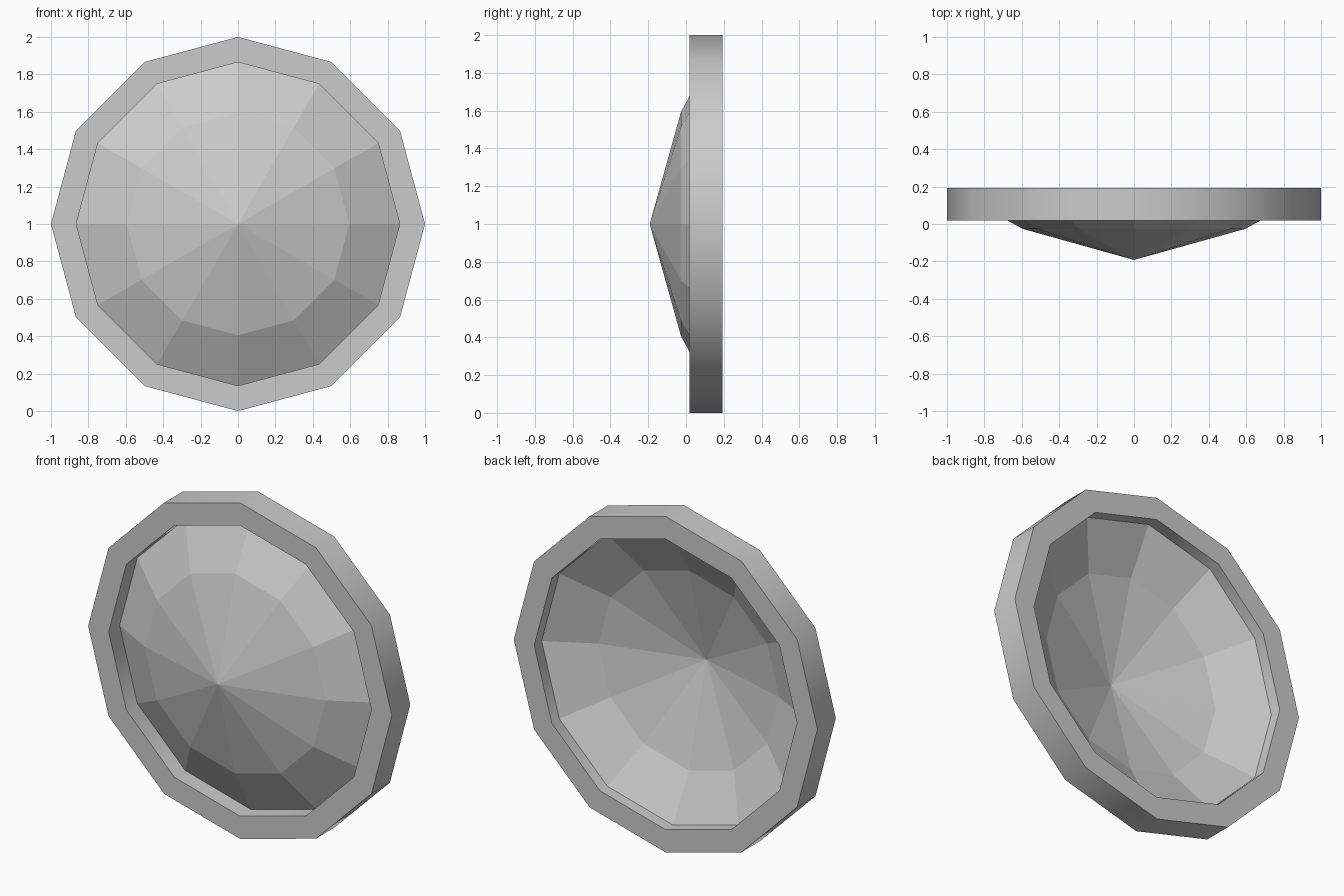
import bpy, bmesh
from math import sin, cos, pi, radians

if "Cube" in bpy.data.objects:
    bpy.data.objects.remove(bpy.data.objects["Cube"])

SIDES = 12
CENTRE_Z = 1.0


def lathe(name, profile, closed):
    """Spin a (radius, y) profile around the front-back axis."""
    bm = bmesh.new()
    rings = []
    for r, y in profile:
        if r == 0:
            rings.append([bm.verts.new((0, y, CENTRE_Z))] * SIDES)
        else:
            rings.append([bm.verts.new((r * sin(2 * pi * i / SIDES), y,
                                        CENTRE_Z + r * cos(2 * pi * i / SIDES)))
                          for i in range(SIDES)])
    pairs = list(zip(rings, rings[1:]))
    if closed:
        pairs.append((rings[-1], rings[0]))
    for a, b in pairs:
        for i in range(SIDES):
            j = (i + 1) % SIDES
            corners = list(dict.fromkeys((a[i], b[i], b[j], a[j])))
            bm.faces.new(corners)
    bmesh.ops.recalc_face_normals(bm, faces=bm.faces)
    # open sheets face the front
    if not closed and sum(f.normal.y for f in bm.faces) > 0:
        bmesh.ops.reverse_faces(bm, faces=bm.faces)
    mesh = bpy.data.meshes.new(name)
    bm.to_mesh(mesh)
    bm.free()
    obj = bpy.data.objects.new(name, mesh)
    bpy.context.collection.objects.link(obj)
    return obj


# Rim: twelve-sided band, rounded shading along its walls
rim = lathe("shield_rim", [(1.0, 0.019), (1.0, 0.192), (0.865, 0.192), (0.865, 0.019)], True)
bpy.context.view_layer.objects.active = rim
rim.select_set(True)
bpy.ops.object.shade_smooth_by_angle(angle=radians(40))

# Dome: flat-faceted thin sheet, hollow at the back, set inside the rim
lathe("shield_dome", [(0, -0.192), (0.595, -0.026), (0.865, 0.122)], False)
